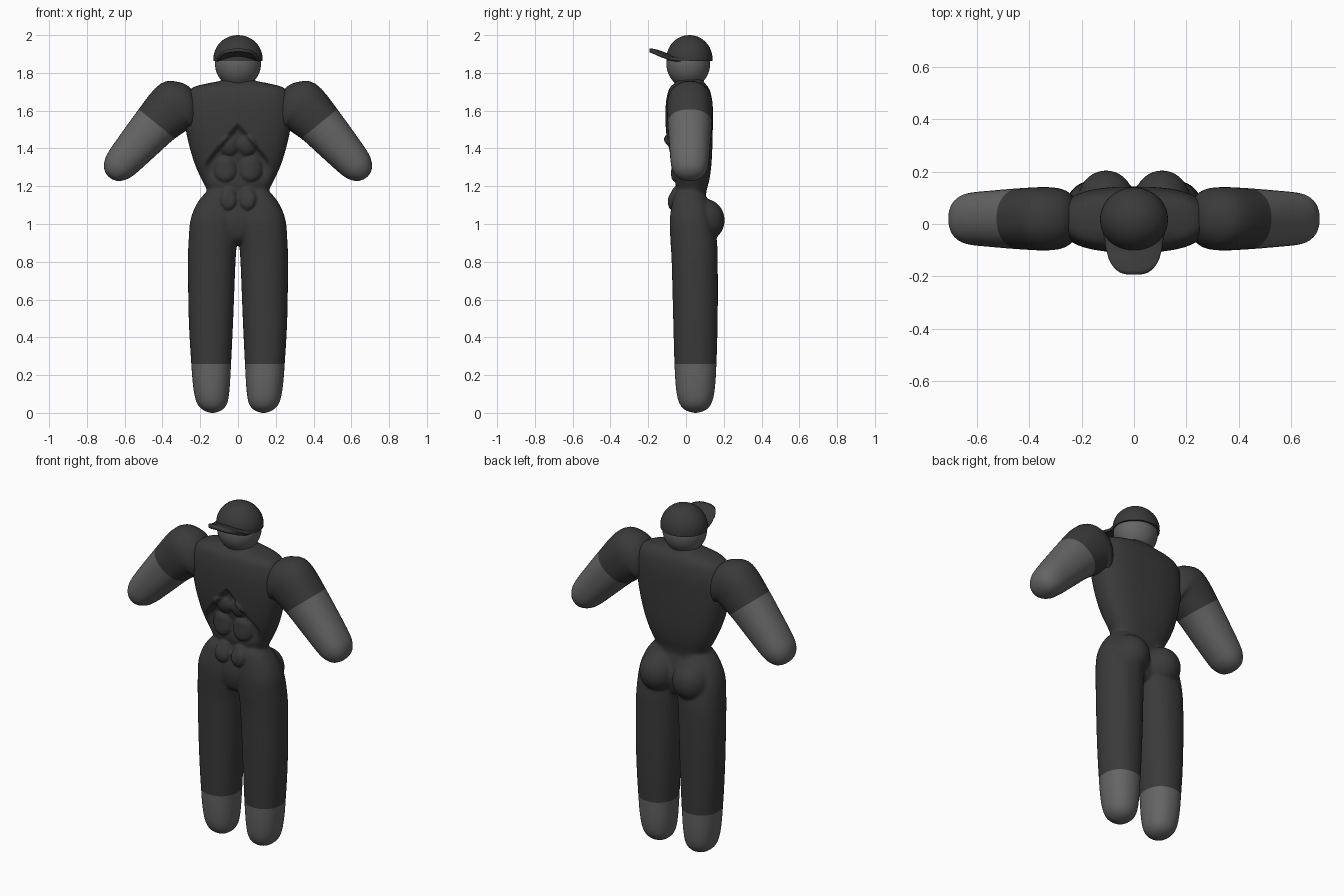
import bpy, bmesh, math
from mathutils import Matrix, Vector

if "Cube" in bpy.data.objects:
    bpy.data.objects.remove(bpy.data.objects["Cube"])


def material(name, v):
    m = bpy.data.materials.new(name)
    m.diffuse_color = (v, v, v, 1)
    m.use_nodes = True
    m.node_tree.nodes["Principled BSDF"].inputs["Base Color"].default_value = m.diffuse_color
    return m


DARK = material("dark_grey", 0.042)
LIGHT = material("mid_grey", 0.13)


def spline(rows, sub):
    """Catmull-Rom interpolation of ring parameters."""
    out = []
    for i in range(len(rows) - 1):
        a, b, c, d = (rows[max(i - 1, 0)], rows[i], rows[i + 1],
                      rows[min(i + 2, len(rows) - 1)])
        for k in range(sub):
            t = k / sub
            out.append([0.5 * (2 * q + (r - p) * t + (2 * p - 5 * q + 4 * r - s) * t * t
                               + (3 * q - p - 3 * r + s) * t ** 3)
                        for p, q, r, s in zip(a, b, c, d)])
    return out + [list(rows[-1])]


def loft(bm, rows, sub=4, n=40, power=2.0, split=None):
    """Rows are (x, y, z, radius across, radius in y, tilt in degrees)."""
    rings = []
    for x, y, z, ra, rb, tilt in spline(rows, sub):
        t, ring = math.radians(tilt), []
        for k in range(n):
            a = 2 * math.pi * k / n
            c, s = math.cos(a), math.sin(a)
            u = math.copysign(abs(c) ** (2 / power), c) * max(ra, 0.002)
            v = math.copysign(abs(s) ** (2 / power), s) * max(rb, 0.002)
            ring.append(bm.verts.new((x + u * math.cos(t), y + v, z + u * math.sin(t))))
        rings.append(ring)
    faces = [bm.faces.new(rings[0]), bm.faces.new(rings[-1])]
    if split is not None:
        faces[1].material_index = 1
    for i in range(len(rings) - 1):
        for k in range(n):
            j = (k + 1) % n
            f = bm.faces.new((rings[i][k], rings[i][j], rings[i + 1][j], rings[i + 1][k]))
            f.material_index = int(split is not None and i >= split * sub)
            faces.append(f)
    bmesh.ops.recalc_face_normals(bm, faces=faces)


def ball(bm, centre, radii):
    m = Matrix.Translation(centre) @ Matrix.Diagonal((*radii, 1))
    return bmesh.ops.create_uvsphere(bm, u_segments=40, v_segments=24, radius=1, matrix=m)


def make(name, bm, *mats):
    me = bpy.data.meshes.new(name)
    for f in bm.faces:
        f.smooth = True
    bm.to_mesh(me)
    bm.free()
    for m in mats:
        me.materials.append(m)
    ob = bpy.data.objects.new(name, me)
    bpy.context.collection.objects.link(ob)
    return ob


def step(t):
    t = min(max(t, 0), 1)
    return t * t * (3 - 2 * t)


# Body volumes: torso, pelvis, legs and glutes
bm = bmesh.new()
torso = [(1.05, .14, .02, .06), (1.12, .155, .025, .075), (1.18, .165, .03, .08),
         (1.24, .195, .03, .095), (1.32, .23, .025, .11), (1.42, .26, .02, .12),
         (1.52, .28, .017, .125), (1.62, .285, .017, .125), (1.69, .27, .017, .115),
         (1.725, .235, .017, .1), (1.745, .16, .02, .08), (1.76, .09, .02, .07),
         (1.79, .06, .02, .06)]
loft(bm, [(0, y, z, rx, ry, 0) for z, rx, y, ry in torso], power=2.6)
pelvis = [(.89, .03, .03, .03), (.92, .09, .03, .085), (1.0, .17, .03, .108),
          (1.08, .18, .025, .098), (1.15, .16, .025, .08)]
loft(bm, [(0, y, z, rx, ry, 0) for z, rx, y, ry in pelvis])
leg = [(0, .135, .012, .05, .012), (.015, .135, .05, .05, .055), (.05, .137, .08, .05, .085),
       (.12, .14, .095, .05, .102), (.25, .142, .105, .05, .111), (.5, .143, .118, .05, .118),
       (.8, .139, .126, .046, .122), (.92, .132, .129, .04, .123), (1.02, .122, .13, .03, .116),
       (1.1, .11, .112, .025, .1), (1.16, .095, .083, .02, .08), (1.19, .09, .05, .02, .05)]
for s in (-1, 1):
    loft(bm, [(s * x, y, z, rx, ry, 0) for z, x, rx, y, ry in leg], power=2.2)
    ball(bm, (s * .107, .092, 1.02), (.107, .113, .115))
source = make("body_source", bm)

# Fuse the volumes into one skin
mod = source.modifiers.new("fuse", 'REMESH')
mod.mode, mod.voxel_size = 'VOXEL', 0.009
mod = source.modifiers.new("soften", 'SMOOTH')
mod.factor, mod.iterations = 0.5, 5
fused = bpy.data.meshes.new_from_object(
    source.evaluated_get(bpy.context.evaluated_depsgraph_get()))
bm = bmesh.new()
bm.from_mesh(fused)
bpy.data.objects.remove(source)

# Rib arch and abdominal muscles pressed into the front
ABS = [(.048, 1.415, .05, .055, .028), (.068, 1.29, .062, .068, .032),
       (.05, 1.135, .047, .062, .034)]
for v in bm.verts:
    x, y, z = abs(v.co.x), v.co.y, v.co.z
    if y < 0.02 and 1.04 < z < 1.56:
        inside = (1.54 - z) * 0.85 - x
        push = 0.036 * step(inside / 0.035) * step((z - 1.2) / 0.12) * step((.19 - x) / .06)
        for cx, cz, rx, rz, h in ABS:
            d = ((x - cx) / rx) ** 2 + ((z - cz) / rz) ** 2
            push -= h * math.sqrt(max(0, 1 - d))
        v.co.y += push * step((0.02 - y) / 0.03)

# Lighter shoes below a clean cut line
bmesh.ops.bisect_plane(bm, geom=bm.verts[:] + bm.edges[:] + bm.faces[:],
                       plane_co=(0, 0, .26), plane_no=(0, 0, 1))
for f in bm.faces:
    f.material_index = int(f.calc_center_median().z < .26)
make("body", bm, DARK, LIGHT)

# Arms: dark sleeve, light forearm
arm = [(.22, 1.615, .04, .04, 85), (.235, 1.617, .10, .085, 82), (.275, 1.622, .133, .112, 75),
       (.335, 1.622, .142, .121, 58), (.43, 1.53, .123, .117, 39), (.53, 1.42, .107, .109, 41),
       (.61, 1.33, .093, .101, 42), (.645, 1.291, .079, .09, 42), (.67, 1.263, .053, .066, 42),
       (.681, 1.251, .022, .03, 42), (.683, 1.249, .002, .002, 42)]
for s, side in ((-1, "left"), (1, "right")):
    bm = bmesh.new()
    loft(bm, [(s * x, .02, z, ra, rb, s * t) for x, z, ra, rb, t in arm], power=2.2, split=4)
    make(side + "_arm", bm, DARK, LIGHT)

# Head
bm = bmesh.new()
ball(bm, (0, .012, 1.85), (.122, .116, .13))
make("head", bm, LIGHT)

# Cap dome, cut flat at the brim line
bm = bmesh.new()
ball(bm, (0, .018, 1.875), (.13, .122, .125))
bmesh.ops.bisect_plane(bm, geom=bm.verts[:] + bm.edges[:] + bm.faces[:],
                       plane_co=(0, 0, 1.862), plane_no=(0, 0, 1), clear_inner=True)
bmesh.ops.holes_fill(bm, edges=[e for e in bm.edges if e.is_boundary])
cap = make("cap", bm, DARK)

# Cap visor: arched sheet with rounded front
bm = bmesh.new()
N, M = 20, 10
grid = []
for i in range(N + 1):
    a = -1 + 2 * i / N
    tip = -.085 - .108 * (1 - abs(a) ** 3.2) ** 0.6
    row = []
    for j in range(M + 1):
        t = j / M
        y = -.03 + (tip + .03) * t
        x = a * (.116 - .012 * t)
        z = 1.882 + .032 * step((-y - .06) / .13) + .018 * (1 - a * a) - .012
        row.append(bm.verts.new((x, y, z)))
    grid.append(row)
for i in range(N):
    for j in range(M):
        bm.faces.new((grid[i][j], grid[i][j + 1], grid[i + 1][j + 1], grid[i + 1][j]))
bmesh.ops.recalc_face_normals(bm, faces=bm.faces[:])
visor = make("cap_visor", bm, DARK)
mod = visor.modifiers.new("thickness", 'SOLIDIFY')
mod.thickness, mod.offset = 0.018, 0

# Keep hard edges where the cap is cut
for ob in (cap, visor):
    bpy.ops.object.select_all(action='DESELECT')
    ob.select_set(True)
    bpy.context.view_layer.objects.active = ob
    bpy.ops.object.shade_smooth_by_angle(angle=math.radians(50))
